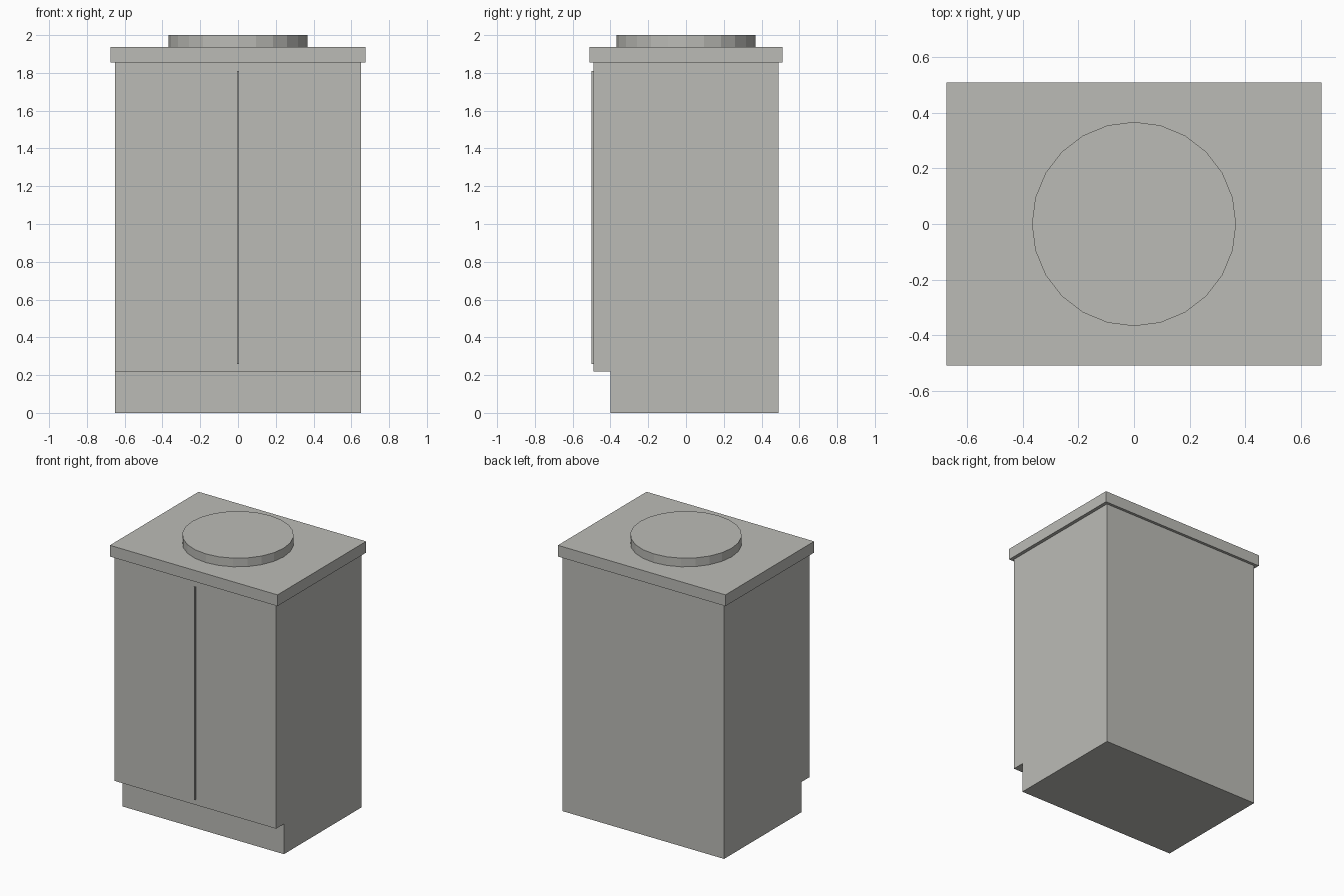
import bpy
import bmesh

if "Cube" in bpy.data.objects:
    bpy.data.objects.remove(bpy.data.objects["Cube"])

grey = bpy.data.materials.new("warm_grey")
grey.diffuse_color = (0.50, 0.50, 0.47, 1.0)
grey.use_nodes = True
grey.node_tree.nodes["Principled BSDF"].inputs["Base Color"].default_value = grey.diffuse_color


def finish(name, bm):
    bmesh.ops.recalc_face_normals(bm, faces=bm.faces)
    mesh = bpy.data.meshes.new(name)
    bm.to_mesh(mesh)
    bm.free()
    mesh.materials.append(grey)
    obj = bpy.data.objects.new(name, mesh)
    bpy.context.collection.objects.link(obj)
    return obj


def box(name, x, y, z):
    """Box from (min, max) ranges."""
    bm = bmesh.new()
    bmesh.ops.create_cube(bm, size=1)
    for v in bm.verts:
        v.co = [r[0] if c < 0 else r[1] for c, r in zip(v.co, (x, y, z))]
    return finish(name, bm)


# Cabinet body: side profile with a recessed toe kick, extruded across x
profile = [(-0.40, 0), (0.49, 0), (0.49, 1.855), (-0.49, 1.855),
           (-0.49, 0.22), (-0.40, 0.22)]
bm = bmesh.new()
side = bm.faces.new([bm.verts.new((-0.65, y, z)) for y, z in profile])
swept = bmesh.ops.extrude_face_region(bm, geom=[side], use_keep_orig=True)
bmesh.ops.translate(bm, vec=(1.30, 0, 0),
                    verts=[g for g in swept["geom"] if isinstance(g, bmesh.types.BMVert)])
finish("cabinet_body", bm)

# Thin raised strip where the doors meet
box("door_strip", (-0.005, 0.005), (-0.50, -0.485), (0.26, 1.81))

# Overhanging worktop
box("worktop", (-0.675, 0.675), (-0.51, 0.51), (1.855, 1.937))

# Round faceted disc on the worktop
bm = bmesh.new()
bmesh.ops.create_cone(bm, cap_ends=True, segments=24, radius1=0.368,
                      radius2=0.368, depth=0.065)
bmesh.ops.translate(bm, vec=(0, 0, 1.9675), verts=bm.verts)
finish("round_top_disc", bm)
